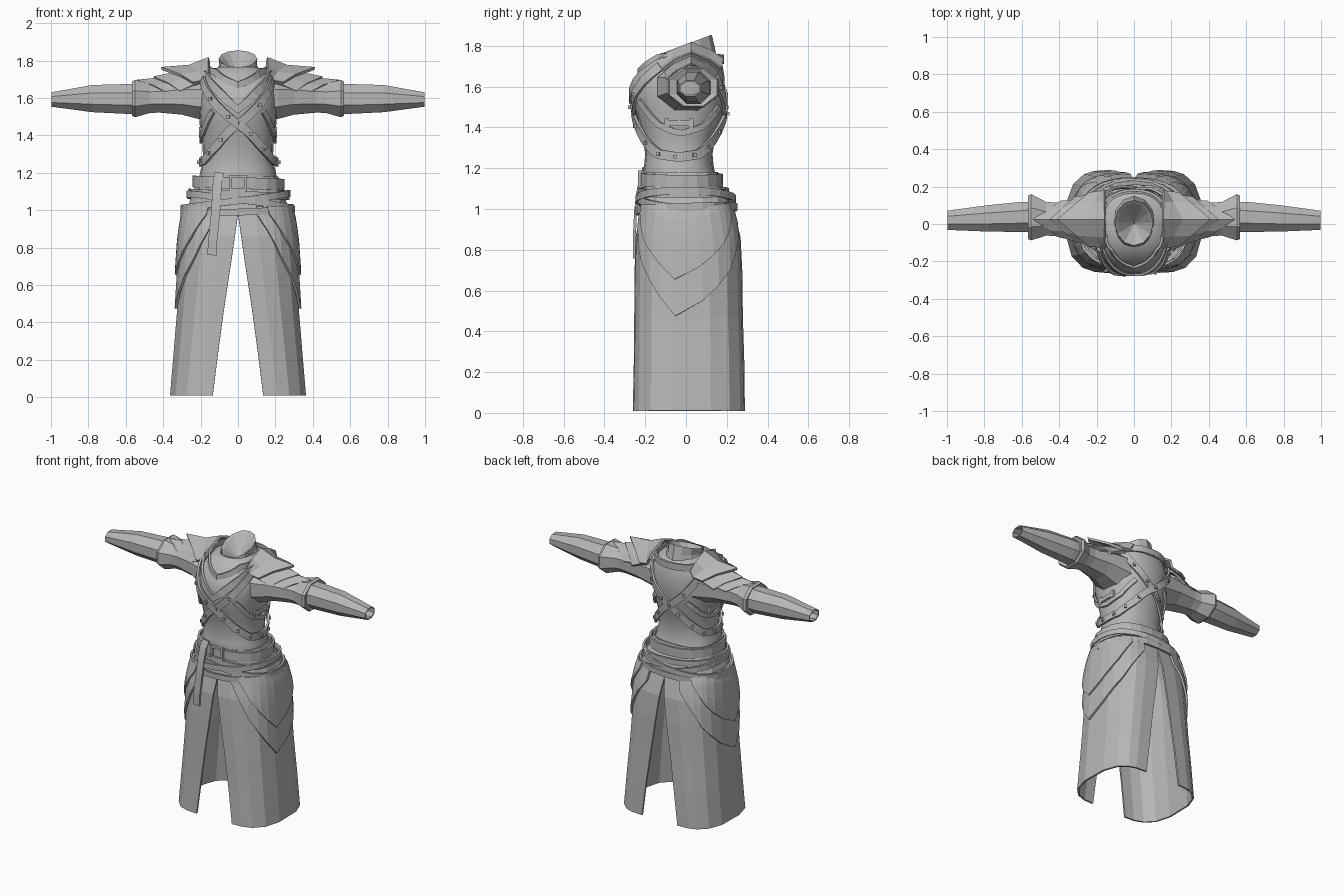
import bpy, bmesh, math
from mathutils import Vector

if "Cube" in bpy.data.objects:
    bpy.data.objects.remove(bpy.data.objects["Cube"])

GREY = bpy.data.materials.new("cloth grey")
GREY.diffuse_color = (0.47, 0.47, 0.47, 1)
GREY.use_nodes = True
GREY.node_tree.nodes["Principled BSDF"].inputs["Base Color"].default_value = GREY.diffuse_color


def add(name, bm, thick=0, mirror=False, smooth=0):
    bmesh.ops.remove_doubles(bm, verts=bm.verts, dist=0.0005)
    bmesh.ops.recalc_face_normals(bm, faces=bm.faces)
    me = bpy.data.meshes.new(name)
    bm.to_mesh(me)
    bm.free()
    me.materials.append(GREY)
    ob = bpy.data.objects.new(name, me)
    bpy.context.collection.objects.link(ob)
    if mirror:
        ob.modifiers.new("mirror", 'MIRROR').use_mirror_merge = False
    if thick:
        s = ob.modifiers.new("thickness", 'SOLIDIFY')
        s.thickness, s.offset = thick, 0
    if smooth:
        bpy.context.view_layer.objects.active = ob
        ob.select_set(True)
        bpy.ops.object.shade_smooth_by_angle(angle=math.radians(smooth))
        ob.select_set(False)
    return ob


def grid(name, rows, closed=False, **kw):
    """Skin a list of point rows with quads."""
    bm = bmesh.new()
    vs = [[bm.verts.new(p) for p in r] for r in rows]
    n = len(rows[0])
    for a, b in zip(vs, vs[1:]):
        for i in range(n if closed else n - 1):
            j = (i + 1) % n
            bm.faces.new((a[i], a[j], b[j], b[i]))
    return add(name, bm, **kw)


def lerp(keys, t):
    """Piecewise linear lookup: keys are (t, value, value...)."""
    if t <= keys[0][0]:
        return keys[0][1:]
    for a, b in zip(keys, keys[1:]):
        if t <= b[0]:
            f = (t - a[0]) / (b[0] - a[0])
            return [p + (q - p) * f for p, q in zip(a[1:], b[1:])]
    return keys[-1][1:]


def spow(v, p):
    return math.copysign(abs(v) ** p, v)


def section(rows, deg, z, off=0.0, power=0.85):
    """Point on a body; 0 degrees is the front, 90 is +x, 180 the back."""
    gap, hx, yf, yb = lerp(rows, z)
    a = math.radians(deg)
    s, c = spow(math.sin(a), power), spow(math.cos(a), power)
    if abs(math.sin(a)) < 1e-6:
        s = 0
    return Vector((gap + (hx + off - gap) * s,
                   (yf + yb) / 2 - ((yb - yf) / 2 + off) * c, z))


def ribbon(name, pts, width, normals, thick=0.014, loop=False, mirror=False):
    rows, n = [], len(pts)
    for i, p in enumerate(pts):
        a = pts[(i - 1) % n] if loop or i else p
        b = pts[(i + 1) % n] if loop or i < n - 1 else p
        side = normals[i].cross(b - a).normalized() * width / 2
        rows.append([p - side, p + side])
    if loop:
        rows.append(rows[0])
    return grid(name, rows, thick=thick, mirror=mirror)


def wrap(name, rows, keys, width, off=0.012, step=10, loop=False, mirror=False, power=0.85):
    """Strap following a body, its height keyed by angle."""
    d0, d1 = keys[0][0], keys[-1][0]
    n = round((d1 - d0) / step)
    degs = [d0 + (d1 - d0) * i / n for i in range(n if loop else n + 1)]
    pts = [section(rows, d, lerp(keys, d)[0], off, power) for d in degs]
    nor = [Vector((math.sin(math.radians(d)), -math.cos(math.radians(d)), 0)) for d in degs]
    ribbon(name, pts, width, nor, loop=loop, mirror=mirror)
    return pts, nor


def boxes(name, items, mirror=False):
    """Small blocks: (centre, outward normal, width, height, depth)."""
    bm = bmesh.new()
    for c, nrm, w, h, d in items:
        m = nrm.to_track_quat('Y', 'Z').to_matrix().to_4x4()
        m.translation = c
        g = bmesh.ops.create_cube(bm, size=1)
        for v in g['verts']:
            v.co = m @ Vector((v.co.x * w, v.co.y * d, v.co.z * h))
    return add(name, bm, mirror=mirror)


# body tables: z, centre gap, half width, front y, back y
TORSO = [(1.12, 0, .222, -.20, .16), (1.19, 0, .205, -.21, .14), (1.215, 0, .20, -.205, .135),
         (1.27, 0, .187, -.20, .13), (1.36, 0, .19, -.215, .145), (1.46, 0, .205, -.24, .175),
         (1.56, 0, .213, -.265, .19), (1.64, 0, .213, -.245, .19), (1.70, 0, .20, -.20, .18),
         (1.745, 0, .165, -.16, .165), (1.765, 0, .10, -.12, .13)]
SKIRT = [(.01, .135, .36, -.255, .283), (.25, .105, .34, -.25, .28), (.47, .075, .322, -.248, .273),
         (.70, .04, .308, -.246, .27), (.86, .017, .297, -.242, .262), (.98, 0, .278, -.217, .23),
         (1.06, 0, .25, -.205, .20), (1.11, 0, .232, -.202, .165), (1.18, 0, .212, -.20, .15)]

# tunic body and standing collar
grid("tunic", [[section(TORSO, i * 18, r[0]) for i in range(20)] for r in TORSO],
     closed=True, smooth=35)
COLLAR = [(.13, -.155, .155, 1.725, 0), (.102, -.125, .14, 1.772, -.025), (.103, -.115, .127, 1.81, -.045),
          (.088, -.098, .112, 1.80, -.042), (.001, .0, .002, 1.71, 0)]
rows = []
for hx, yf, yb, z, tilt in COLLAR:
    ring = []
    for i in range(12):
        p = section([(0, 0, hx, yf, yb)], i * 30, z, power=1)
        p.z += tilt * math.cos(math.radians(i * 30))
        ring.append(p)
    rows.append(ring)
grid("collar", rows, closed=True)

# draped neck bands
wrap("neck_band", TORSO, [(-180, 1.735), (-100, 1.74), (-55, 1.72), (-25, 1.64), (0, 1.54),
                          (25, 1.64), (55, 1.72), (100, 1.74), (180, 1.735)], .045, loop=True)
wrap("cowl", TORSO, [(-70, 1.75), (-40, 1.74), (0, 1.67), (40, 1.74), (70, 1.75)], .035, .008)

# studded cross straps, front and back
for sgn, side in ((1, "left"), (-1, "right")):
    keys = [(-58, 1.70), (-28, 1.57), (0, 1.46), (32, 1.34), (60, 1.27), (90, 1.255),
            (120, 1.27), (148, 1.34), (180, 1.46), (208, 1.57), (238, 1.70)]
    if sgn < 0:
        keys = [(-d, z) for d, z in reversed(keys)]
    pts, nor = wrap(side + "_cross_strap", TORSO, keys, .046, .015 + .004 * sgn, step=8)
    boxes(side + "_studs", [(p + n * .01, n, .018, .018, .014)
                            for p, n in list(zip(pts, nor))[3:-2:3]])

# armhole straps and their side buckles
wrap("armhole_strap", TORSO, [(35, 1.53), (60, 1.42), (90, 1.37), (120, 1.40), (150, 1.50)],
     .03, .008, mirror=True)
hook = section(TORSO, 90, 1.42, .003)
X = Vector((1, 0, 0))
boxes("side_buckle", [(hook, X, .12, .028, .012)]
      + [(hook + Vector((-.003, y, 0)), X, .022, .05, .02) for y in (-.06, .06)], mirror=True)


# sleeves: x, centre y, centre z, half depth, half height
def tube(name, table, n=8, **kw):
    rows = []
    for x, yc, zc, ry, rz in table:
        rows.append([(x, yc + ry * math.cos((i + .5) * math.tau / n) * 1.08,
                      zc + rz * math.sin((i + .5) * math.tau / n) * 1.08) for i in range(n)])
    return grid(name, rows, closed=True, mirror=True, **kw)


tube("sleeve", [(.10, .0, 1.59, .15, .13), (.21, .0, 1.60, .138, .113), (.30, .015, 1.605, .113, .094),
                (.42, .025, 1.602, .09, .08), (.47, .028, 1.60, .09, .08), (.55, .036, 1.597, .124, .1),
                (.567, .036, 1.597, .116, .092), (.555, .036, 1.597, .08, .076)])
tube("forearm", [(.50, .038, 1.595, .078, .077), (.60, .038, 1.595, .077, .076),
                 (.78, .03, 1.597, .067, .069), (.996, .02, 1.592, .048, .035)], thick=.008)


# layered shoulder plates, pointed outwards
def plate(name, prof, back, half, drop, yc=.025):
    rows = []
    for i, (x, z) in enumerate(prof):
        f = i / (len(prof) - 1)
        row = []
        for s in (-1, -.6, 0, .6, 1):
            row.append((x - back * f * abs(s), yc + half * s * (1 - .1 * f),
                        z - drop * abs(s) ** 1.5))
        rows.append(row)
    grid(name, rows, thick=.016, mirror=True)


plate("shoulder_plate", [(.155, 1.812), (.26, 1.77), (.41, 1.758)], .17, .155, .078)
plate("shoulder_plate_middle", [(.20, 1.75), (.32, 1.735), (.45, 1.708)], .14, .13, .075)
plate("shoulder_plate_lower", [(.24, 1.72), (.38, 1.705), (.54, 1.69)], .15, .105, .06)

# split skirt, open down the middle at front and back
ANG = [0, 12, 30, 54, 80, 106, 130, 152, 166, 180]
grid("skirt", [[section(SKIRT, d, r[0], 0, .72) for d in ANG] for r in SKIRT],
     thick=.012, mirror=True)


# pointed hip drapes, lower edge keyed by angle
def drape(name, keys, off):
    degs = []
    for (a, _), (b, _) in zip(keys, keys[1:]):
        degs += [a + (b - a) * i / 3 for i in range(3)]
    degs.append(keys[-1][0])
    rows = []
    for k in range(6):
        row = []
        for d in degs:
            zb = lerp(keys, d)[0]
            row.append(section(SKIRT, d, 1.02 + (zb - 1.02) * k / 5, off, .72))
        rows.append(row)
    grid(name, rows, thick=.014, mirror=True)


drape("long_hip_drape", [(14, .97), (38, .74), (82, .475), (132, .70), (164, .93)], .012)
drape("short_hip_drape", [(26, .98), (46, .84), (82, .655), (122, .83), (146, .98)], .022)

# sash strands wound round the hips
for i, (z, slope, sway, off) in enumerate(((1.05, .04, 0, .034), (1.045, -.04, .012, .028),
                                           (1.0, .012, -.01, .026), (1.085, -.012, 0, .022))):
    keys = [(d, z + slope * math.sin(math.radians(d)) + sway * math.cos(math.radians(d)))
            for d in range(0, 361, 15)]
    wrap("sash_%d" % (i + 1), SKIRT, keys, .036, off, step=15, loop=True)

# belt, buckle and hanging tongue
wrap("belt", SKIRT, [(0, 1.145), (90, 1.135), (180, 1.14), (270, 1.155), (360, 1.145)], .062, .017,
     step=18, loop=True)
F = Vector((0, -1, 0))
boxes("buckle", [(Vector((0, -.226, 1.145 + z)), F, .09, .014, .02) for z in (-.036, .036)]
      + [(Vector((x, -.226, 1.145)), F, .014, .086, .02) for x in (-.04, .04)])
tongue = [Vector(p) for p in ((-.10, -.205, 1.20), (-.11, -.222, 1.15), (-.115, -.238, 1.07),
                              (-.12, -.248, .98), (-.135, -.254, .84), (-.14, -.252, .76))]
ribbon("belt_tongue", tongue, .048, [F] * len(tongue))
